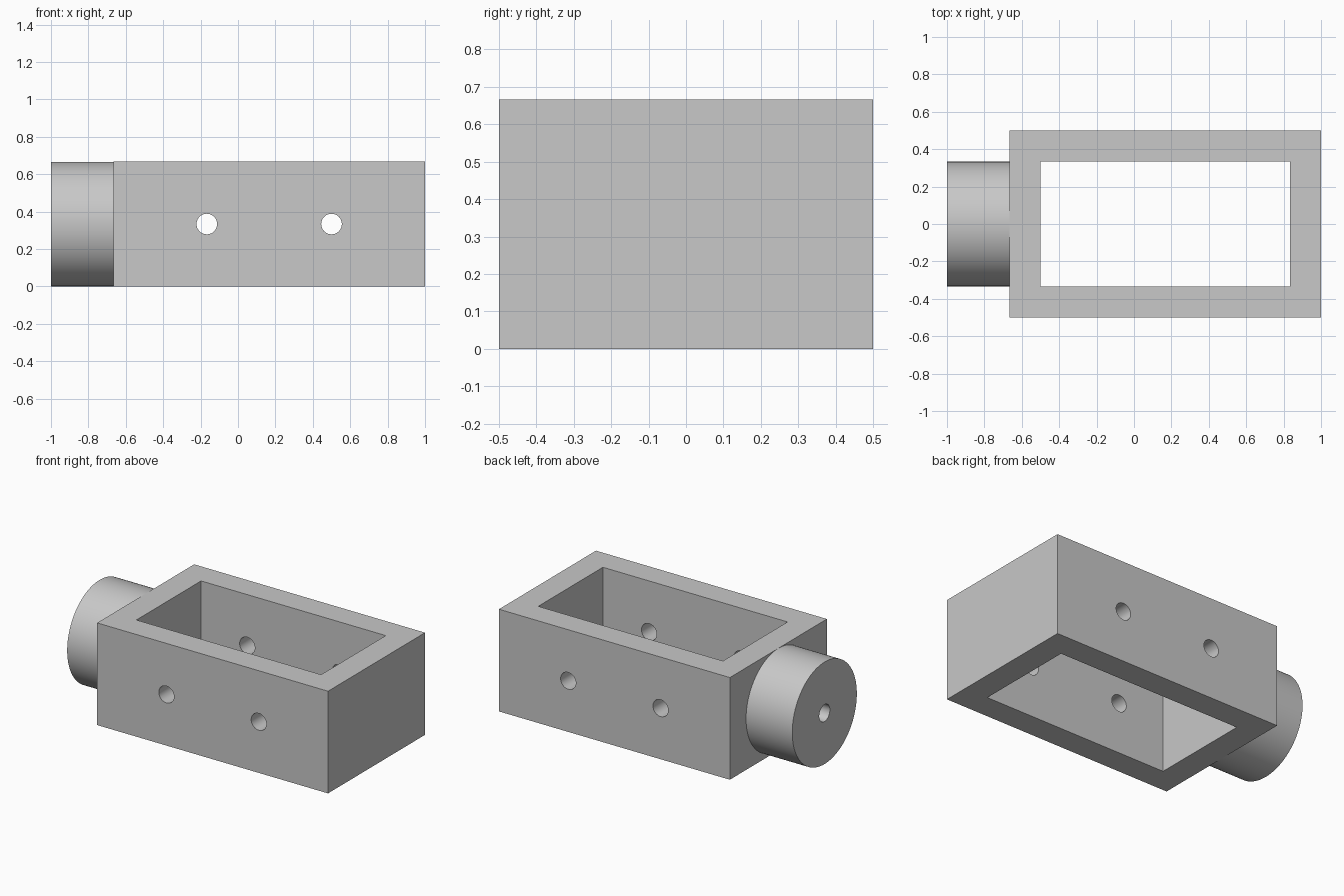
import bpy
from math import radians

cube = bpy.data.objects.get("Cube")
if cube:
    bpy.data.objects.remove(cube, do_unlink=True)

H = 2 / 3            # height of the frame and diameter of the spigot
MID = H / 2
HOLE_R = 0.055

grey = bpy.data.materials.new("plain grey")
grey.use_nodes = True
COLOUR = (0.58, 0.58, 0.58, 1)
grey.diffuse_color = COLOUR
grey.node_tree.nodes["Principled BSDF"].inputs["Base Color"].default_value = COLOUR


def box(name, centre, size):
    bpy.ops.mesh.primitive_cube_add(size=1, location=centre)
    ob = bpy.context.object
    ob.name = name
    ob.scale = size
    bpy.ops.object.transform_apply(location=True, rotation=True, scale=True)
    ob.data.materials.append(grey)
    return ob


def rod(name, centre, radius, length, axis, sides):
    turn = (0, radians(90), 0) if axis == "x" else (radians(90), 0, 0)
    bpy.ops.mesh.primitive_cylinder_add(vertices=sides, radius=radius, depth=length,
                                        location=centre, rotation=turn)
    ob = bpy.context.object
    ob.name = name
    bpy.ops.object.transform_apply(location=True, rotation=True, scale=True)
    ob.data.materials.append(grey)
    return ob


def combine(body, tool, operation):
    mod = body.modifiers.new(operation.title(), "BOOLEAN")
    mod.operation = operation
    mod.solver = "EXACT"
    mod.object = tool
    bpy.context.view_layer.objects.active = body
    bpy.ops.object.modifier_apply(modifier=mod.name)
    bpy.data.objects.remove(tool, do_unlink=True)


# Rectangular frame with an open window from top to bottom
frame = box("bracket_frame", (1 / 6, 0, MID), (5 / 3, 1, H))
combine(frame, box("window_cutter", (1 / 6, 0, MID), (4 / 3, H, 1)), "DIFFERENCE")

# Round spigot on the end wall
combine(frame, rod("spigot", (-0.8, 0, MID), MID - 0.0005, 0.4, "x", 128), "UNION")

# Cross holes through both long walls
for x in (-1 / 6, 0.5):
    combine(frame, rod("cross_hole_cutter", (x, 0, MID), HOLE_R, 1.4, "y", 48), "DIFFERENCE")

# Axial hole through the spigot into the window
combine(frame, rod("axial_hole_cutter", (-0.75, 0, MID), HOLE_R, 0.8, "x", 48), "DIFFERENCE")

bpy.ops.object.select_all(action="DESELECT")
frame.select_set(True)
bpy.context.view_layer.objects.active = frame
bpy.ops.object.shade_smooth_by_angle(angle=radians(30))
